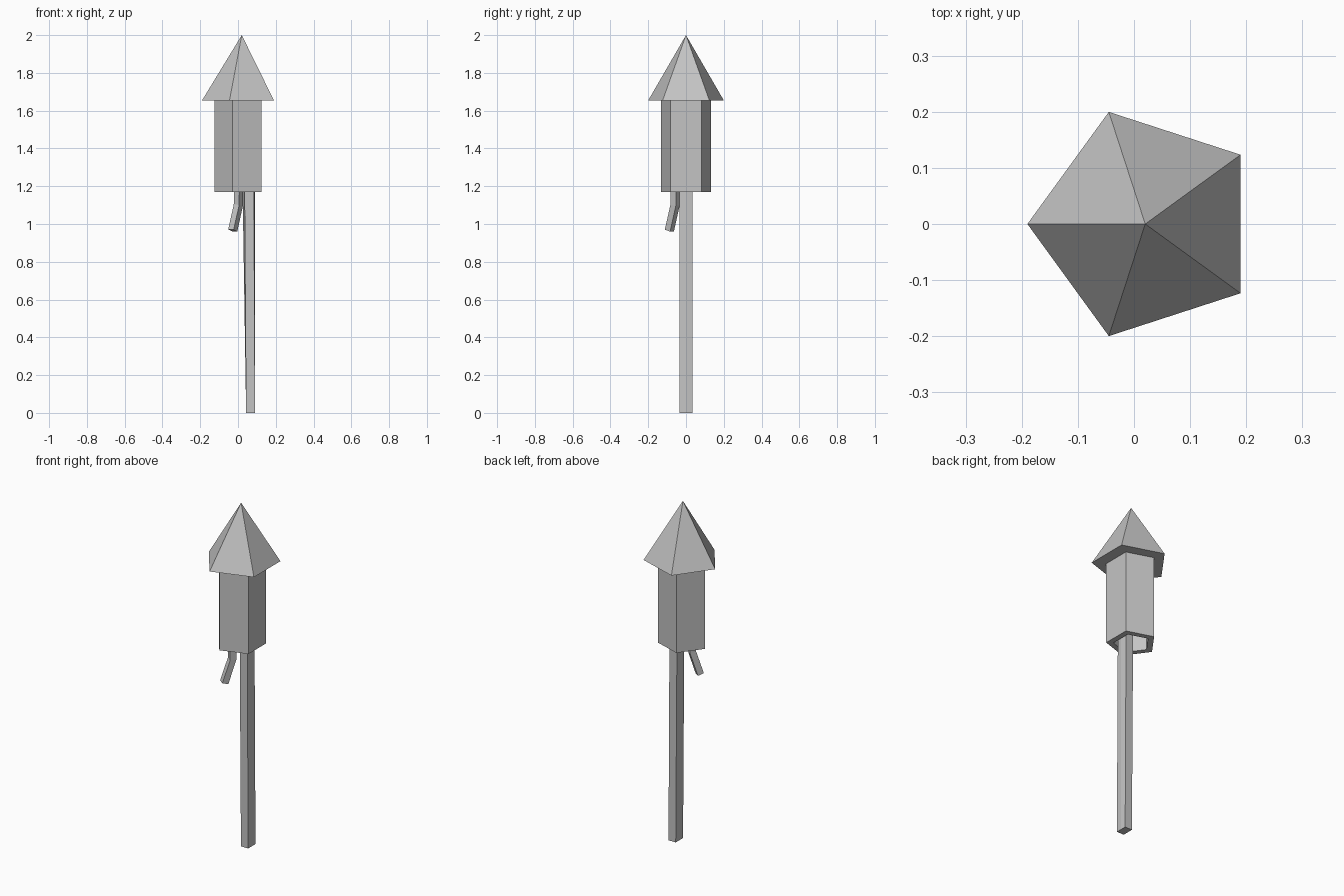
import bpy, bmesh
from math import cos, sin, radians
from mathutils import Vector

cube = bpy.data.objects.get("Cube")
if cube:
    bpy.data.objects.remove(cube, do_unlink=True)

GREY = (0.55, 0.55, 0.55, 1)
mat = bpy.data.materials.new("plain grey")
mat.use_nodes = True
mat.diffuse_color = GREY
mat.node_tree.nodes["Principled BSDF"].inputs["Base Color"].default_value = GREY


def ring(cx, radius, z, sides=5, start=180):
    """Regular polygon lying flat at height z."""
    angles = [radians(start + 360 * i / sides) for i in range(sides)]
    return [Vector((cx + radius * cos(a), radius * sin(a), z)) for a in angles]


def loft(name, rings):
    """Skin a closed solid through a series of matching rings."""
    bm = bmesh.new()
    loops = [[bm.verts.new(p) for p in r] for r in rings]
    for a, b in zip(loops, loops[1:]):
        n = len(a)
        for i in range(n):
            j = (i + 1) % n
            bm.faces.new((a[i], a[j], b[j], b[i]))
    bm.faces.new(loops[0][::-1])
    bm.faces.new(loops[-1])
    bmesh.ops.remove_doubles(bm, verts=bm.verts, dist=0.0005)
    bmesh.ops.recalc_face_normals(bm, faces=bm.faces)
    mesh = bpy.data.meshes.new(name)
    bm.to_mesh(mesh)
    bm.free()
    mesh.materials.append(mat)
    obj = bpy.data.objects.new(name, mesh)
    bpy.context.collection.objects.link(obj)
    return obj


# Pointed five-sided cap
base = ring(0.02, 0.21, 1.655)
bm = bmesh.new()
corners = [bm.verts.new(p) for p in base]
tip = bm.verts.new((0.02, 0, 2))
bm.faces.new(corners[::-1])
for i in range(5):
    bm.faces.new((corners[i], corners[(i + 1) % 5], tip))
bmesh.ops.recalc_face_normals(bm, faces=bm.faces)
cap_mesh = bpy.data.meshes.new("nose_cap")
bm.to_mesh(cap_mesh)
bm.free()
cap_mesh.materials.append(mat)
bpy.context.collection.objects.link(bpy.data.objects.new("nose_cap", cap_mesh))

# Five-sided tube with a hollow underside
loft("body_tube", [ring(0.013, 0.138, 1.655), ring(0.013, 0.138, 1.17),
                   ring(0.013, 0.1, 1.17), ring(0.013, 0.1, 1.33)])


# Long stick, a little fuller at the top
def stick_ring(z, x0, x1, bulge0, bulge1, y=0.034):
    pts = [(x0, -y), (x1, -y), (x1 + bulge1, 0), (x1, y), (x0, y), (x0 - bulge0, 0)]
    return [Vector((px, py, z)) for px, py in pts]


loft("stick", [stick_ring(0, 0.043, 0.09, 0, 0),
               stick_ring(1.33, 0.034, 0.083, 0.012, 0.006)])

# Bent square fuse
path = [Vector(p) for p in ((0.003, -0.058, 1.33), (0.002, -0.058, 1.1),
                            (-0.028, -0.088, 0.966))]
rings = []
for i, p in enumerate(path):
    before, after = path[max(i - 1, 0)], path[min(i + 1, len(path) - 1)]
    tilt = Vector((0, 0, -1)).rotation_difference((after - before).normalized())
    rings.append([p + tilt @ q for q in ring(0, 0.025, 0, sides=4, start=-80)])
loft("fuse", rings)
